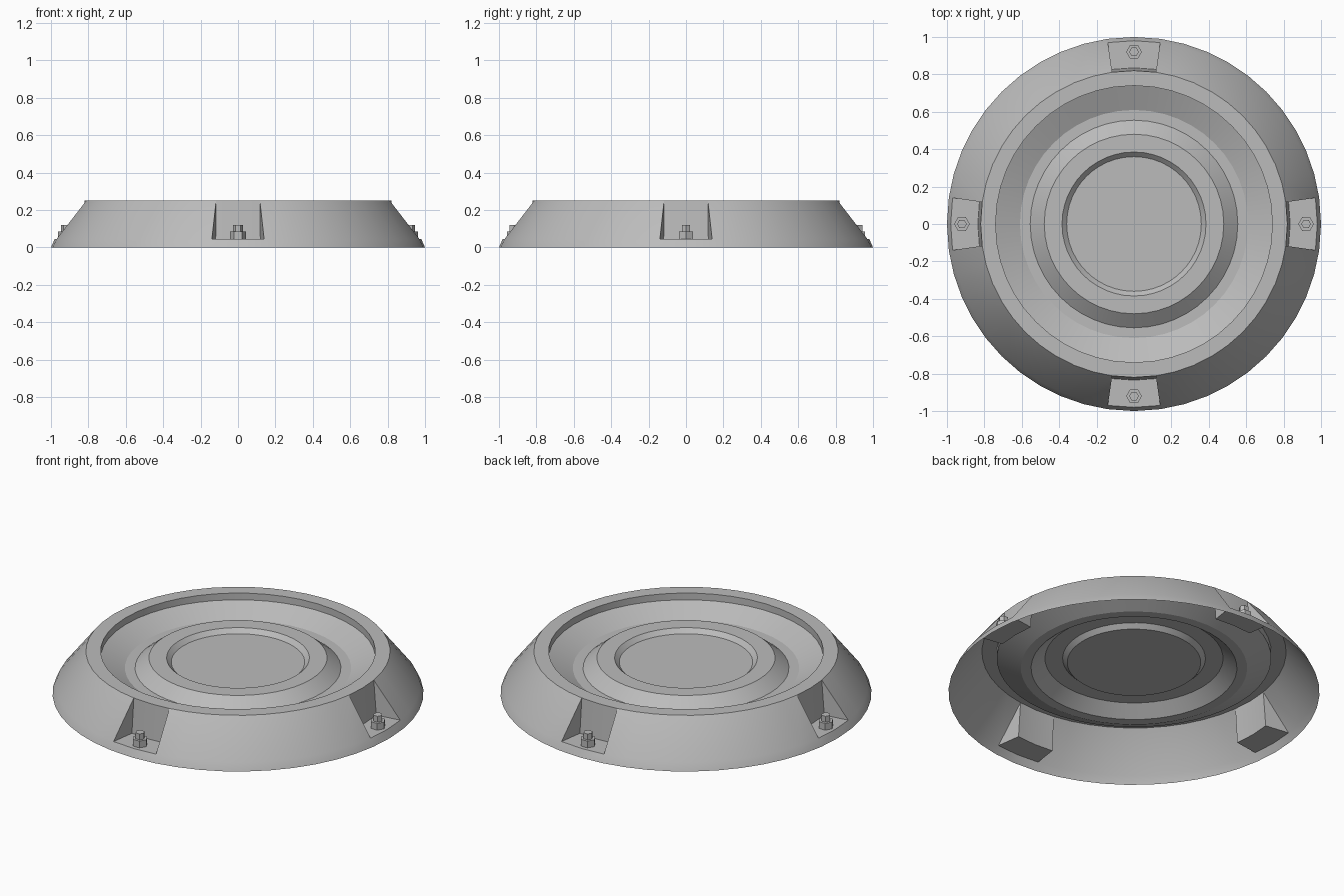
import bpy, bmesh, math
from mathutils import Matrix, Vector

cube = bpy.data.objects.get("Cube")
if cube:
    bpy.data.objects.remove(cube, do_unlink=True)

grey = bpy.data.materials.new("plain grey")
grey.use_nodes = True
grey.diffuse_color = (0.5, 0.5, 0.5, 1)
grey.node_tree.nodes["Principled BSDF"].inputs["Base Color"].default_value = (0.5, 0.5, 0.5, 1)


def finish(bm, name, angle):
    mesh = bpy.data.meshes.new(name)
    bm.to_mesh(mesh)
    bm.free()
    mesh.materials.append(grey)
    obj = bpy.data.objects.new(name, mesh)
    bpy.context.collection.objects.link(obj)
    bpy.ops.object.select_all(action='DESELECT')
    obj.select_set(True)
    bpy.context.view_layer.objects.active = obj
    bpy.ops.object.shade_smooth_by_angle(angle=math.radians(angle))
    return obj


# Half-section as (radius, height), from the outer foot inward
FOOT, LIP, RIM = (1.0, 0.0), (0.98, 0.045), (0.82, 0.25)
POCKET_BACK = (0.835, 0.045)
DISH = [RIM, (0.74, 0.25), (0.74, 0.21), (0.61, 0.15), (0.555, 0.15),
        (0.48, 0.21), (0.385, 0.21), (0.36, 0.185)]
WALL_PROFILE = [FOOT, LIP] + DISH
POCKET_PROFILE = [FOOT, LIP, POCKET_BACK] + DISH
HALF_POCKET = math.radians(8.2)
WALL_STEPS = 10


def point(rz, a):
    return Vector((rz[0] * math.cos(a), rz[0] * math.sin(a), rz[1]))


def add_face(bm, points):
    return bm.faces.new([bm.verts.new(p) for p in points])


def sweep(bm, profile, a0, a1):
    for outer, inner in zip(profile, profile[1:]):
        add_face(bm, [point(outer, a0), point(outer, a1), point(inner, a1), point(inner, a0)])


# Open-bottomed shell with four pockets let into the sloping wall
bm = bmesh.new()
disc_points = []
for quarter in range(4):
    mid = quarter * math.pi / 2
    start, end = mid - HALF_POCKET, mid + HALF_POCKET
    sweep(bm, POCKET_PROFILE, start, mid)
    sweep(bm, POCKET_PROFILE, mid, end)
    side = [LIP, POCKET_BACK, RIM]
    add_face(bm, [point(p, start) for p in side])
    add_face(bm, [point(p, end) for p in reversed(side)])
    step = (math.pi / 2 - 2 * HALF_POCKET) / WALL_STEPS
    for i in range(WALL_STEPS):
        sweep(bm, WALL_PROFILE, end + i * step, end + (i + 1) * step)
    angles = [start, mid] + [end + i * step for i in range(WALL_STEPS)]
    disc_points += [point(DISH[-1], a) for a in angles]

# Flat centre disc
add_face(bm, disc_points)
bmesh.ops.remove_doubles(bm, verts=bm.verts, dist=0.0005)
finish(bm, "base_shell", 20)


# Nut and stud standing in each pocket
def prism(bm, radius, bottom, top, centre):
    place = Matrix.Translation((centre.x, centre.y, (bottom + top) / 2))
    place = place @ Matrix.Rotation(math.pi / 2, 4, 'Z')
    bmesh.ops.create_cone(bm, cap_ends=True, segments=6, radius1=radius, radius2=radius,
                          depth=top - bottom, matrix=place)


for quarter, name in enumerate(("left", "back", "right", "front")):
    bm = bmesh.new()
    centre = point((0.92, 0), quarter * math.pi / 2)
    prism(bm, 0.042, 0.045, 0.085, centre)
    prism(bm, 0.026, 0.085, 0.12, centre)
    # Turn so that two corners lie along x
    if abs(bm.verts[:][0].co.x - centre.x) < 0.001:
        bmesh.ops.rotate(bm, verts=bm.verts, cent=centre,
                         matrix=Matrix.Rotation(math.pi / 2, 3, 'Z'))
    finish(bm, name + "_bolt", 20)
